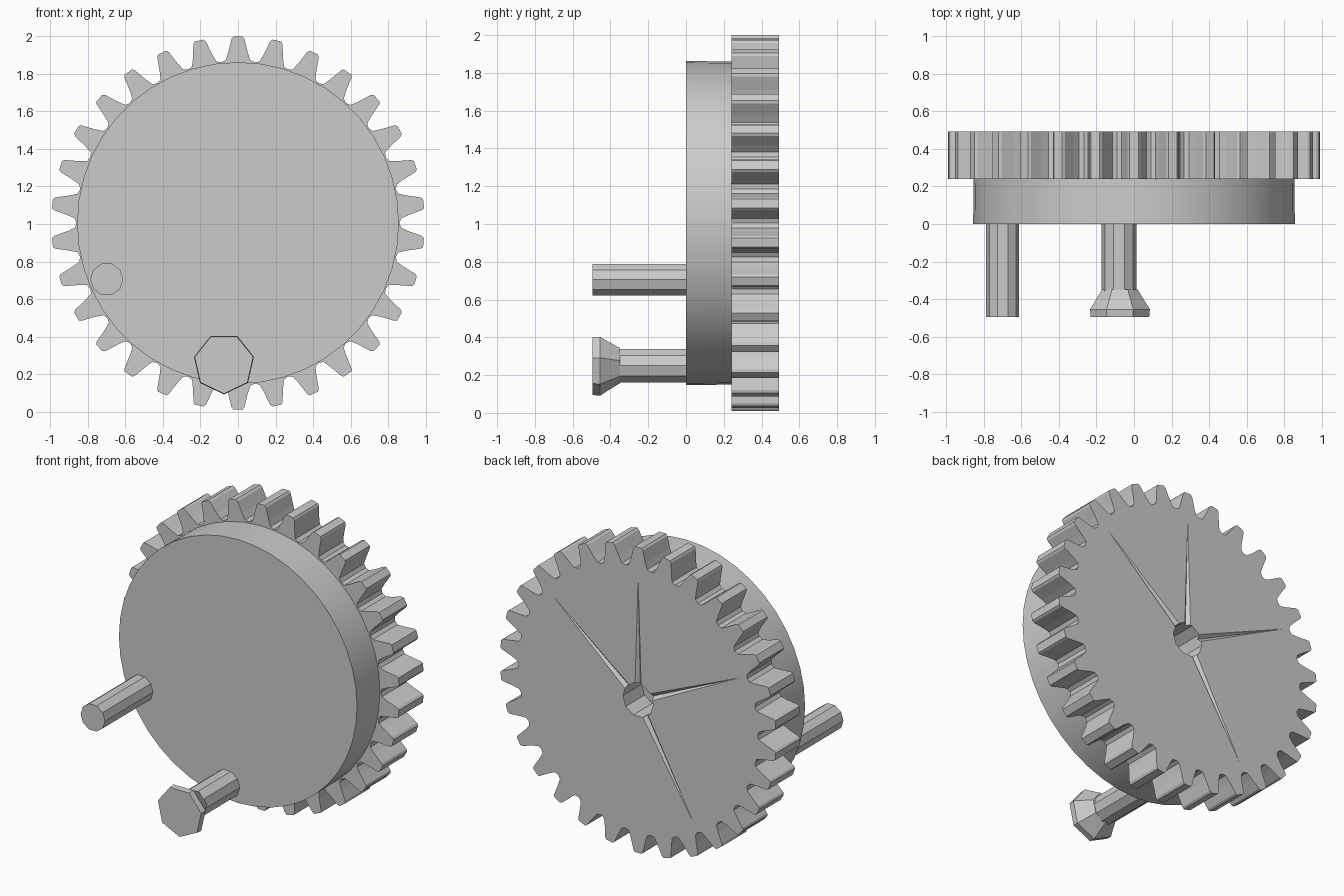
import bpy, bmesh
from math import sin, cos, pi, radians
from mathutils import Vector

if "Cube" in bpy.data.objects:
    bpy.data.objects.remove(bpy.data.objects["Cube"])

CZ = 1.005  # height of the wheel axle


def make_object(name, bm, smooth=True):
    bmesh.ops.recalc_face_normals(bm, faces=bm.faces)
    mesh = bpy.data.meshes.new(name)
    bm.to_mesh(mesh)
    bm.free()
    ob = bpy.data.objects.new(name, mesh)
    bpy.context.collection.objects.link(ob)
    bpy.ops.object.select_all(action='DESELECT')
    ob.select_set(True)
    bpy.context.view_layer.objects.active = ob
    if smooth:
        bpy.ops.object.shade_smooth_by_angle(angle=radians(30))
    return ob


def turned(name, x, z, profile, sides, phase=0.0, smooth=True):
    """Closed solid around an axis along y; profile is a list of (y, radius)."""
    bm = bmesh.new()
    rings = []
    for y, r in profile:
        rings.append([bm.verts.new((x + r * cos(phase + 2 * pi * i / sides), y,
                                    z + r * sin(phase + 2 * pi * i / sides)))
                      for i in range(sides)])
    for a, b in zip(rings, rings[1:]):
        for i in range(sides):
            j = (i + 1) % sides
            bm.faces.new((a[i], a[j], b[j], b[i]))
    bm.faces.new(rings[0])
    bm.faces.new(rings[-1])
    return make_object(name, bm, smooth)


def gear(name, y0, y1, teeth=30):
    half = [(0.066, 0.868), (0.052, 0.91), (0.034, 0.983), (0.024, 0.995)]
    tooth = half + [(-t, r) for t, r in reversed(half)]
    bm = bmesh.new()
    verts = []
    for k in range(teeth):
        a = pi / 2 + 2 * pi * k / teeth
        for t, r in tooth:
            verts.append(bm.verts.new((r * cos(a) + t * sin(a), y0,
                                       CZ + r * sin(a) - t * cos(a))))
        g = a + pi / teeth
        verts.append(bm.verts.new((0.861 * cos(g), y0, CZ + 0.861 * sin(g))))
    face = bm.faces.new(verts)
    ext = bmesh.ops.extrude_face_region(bm, geom=[face])
    moved = [e for e in ext['geom'] if isinstance(e, bmesh.types.BMVert)]
    bmesh.ops.translate(bm, verts=moved, vec=(0, y1 - y0, 0))
    return make_object(name, bm, False)


def cut(target, cutter):
    mod = target.modifiers.new("cut", 'BOOLEAN')
    mod.operation, mod.solver, mod.object = 'DIFFERENCE', 'EXACT', cutter
    bpy.context.view_layer.objects.active = target
    bpy.ops.object.modifier_apply(modifier=mod.name)
    bpy.data.objects.remove(cutter)


# toothed ring at the back
ring = gear("gear_ring", 0.24, 0.493)

# axle hole in the back face
cut(ring, turned("axle_hole_cutter", 0, CZ, [(0.3, 0.11), (0.6, 0.11)], 10))

# shallow tapering creases running from the hole to the rim
for deg in (40, 90, 155, 240):
    d = Vector((cos(radians(deg)), 0, sin(radians(deg))))
    bm = bmesh.new()
    bmesh.ops.create_cone(bm, cap_ends=True, segments=4,
                          radius1=0.025, radius2=0.001, depth=0.76)
    bm.transform(d.to_track_quat('Z', 'Y').to_matrix().to_4x4())
    bmesh.ops.translate(bm, verts=bm.verts, vec=d * 0.45 + Vector((0, 0.495, CZ)))
    cut(ring, make_object("crease_cutter", bm, False))

# plain disc in front of the teeth
turned("front_disc", 0, CZ, [(0.0, 0.858), (0.245, 0.855)], 44)

# straight pin
turned("straight_pin", -0.70, 0.705, [(-0.495, 0.088), (0.02, 0.088)], 10)

# headed pin: round shaft with a flared seven-sided head
turned("headed_pin_shaft", -0.08, 0.25, [(-0.37, 0.093), (0.02, 0.093)], 10)
turned("headed_pin_head", -0.075, 0.255,
       [(-0.495, 0.160), (-0.455, 0.164), (-0.41, 0.135), (-0.35, 0.098)],
       7, -pi / 2, False)
